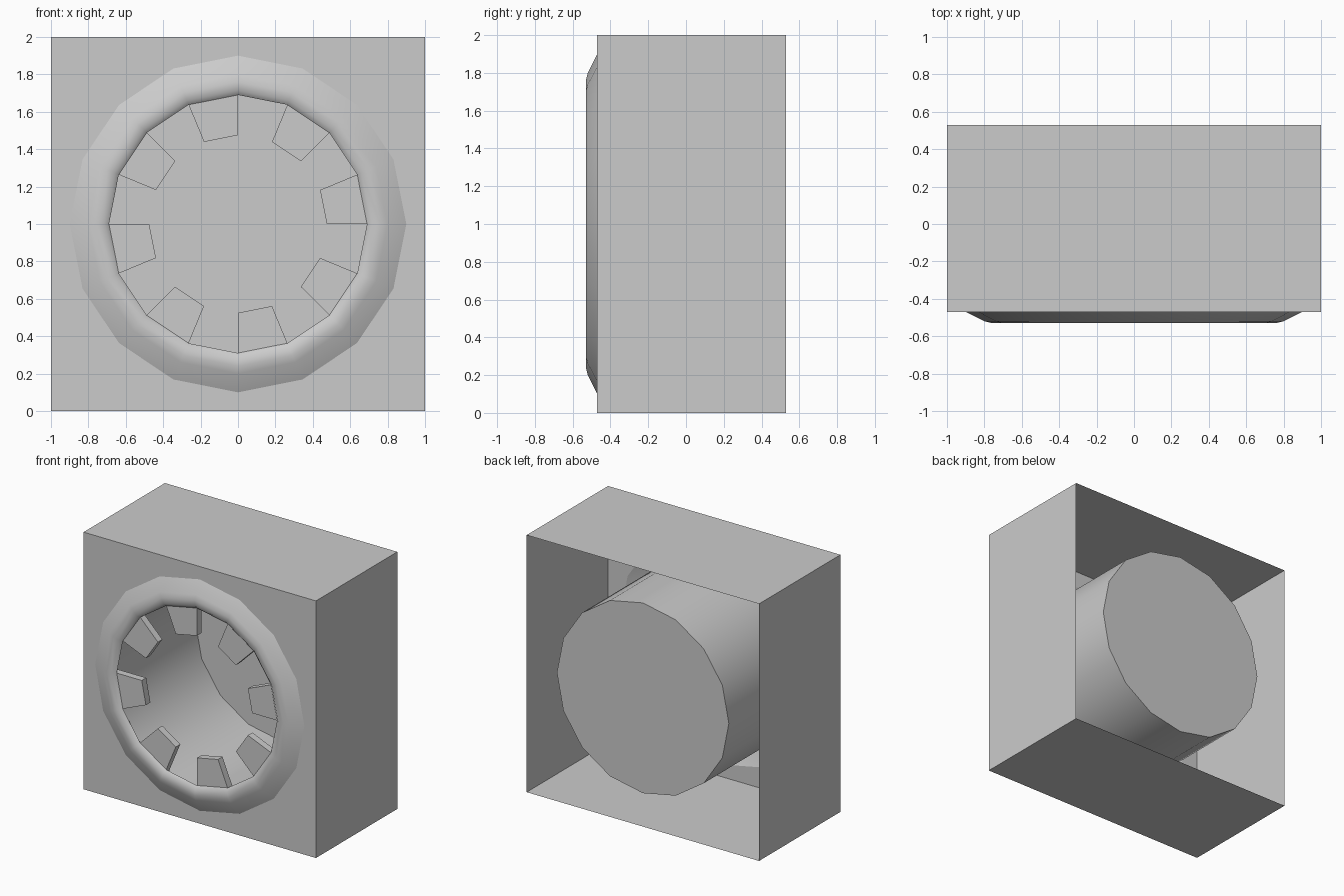
import bpy, bmesh, math

if "Cube" in bpy.data.objects:
    bpy.data.objects.remove(bpy.data.objects["Cube"])

N = 16          # sides of the round parts
CZ = 1.0        # height of the socket axis


def direction(i):
    a = 2 * math.pi * i / N
    return math.cos(a), math.sin(a)


def circle(bm, r, y):
    return [bm.verts.new((r * c, y, CZ + r * s)) for c, s in map(direction, range(N))]


def square(bm, half, y):
    # square loop with the same number of points as the circles
    loop = []
    for c, s in map(direction, range(N)):
        k = half / max(abs(c), abs(s))
        loop.append(bm.verts.new((k * c, y, CZ + k * s)))
    return loop


def band(bm, a, b, sides=range(N)):
    for i in sides:
        j = (i + 1) % N
        bm.faces.new((a[i], a[j], b[j], b[i]))


def finish(bm, name, angle):
    loose = [v for v in bm.verts if not v.link_faces]
    bmesh.ops.delete(bm, geom=loose, context='VERTS')
    mesh = bpy.data.meshes.new(name)
    bm.to_mesh(mesh)
    bm.free()
    obj = bpy.data.objects.new(name, mesh)
    bpy.context.collection.objects.link(obj)
    bpy.ops.object.select_all(action='DESELECT')
    obj.select_set(True)
    bpy.context.view_layer.objects.active = obj
    bpy.ops.object.shade_smooth_by_angle(angle=math.radians(angle))
    return obj


# Housing: box open at the back, with a round hole in the front
bm = bmesh.new()
back, front = square(bm, 1.0, 0.53), square(bm, 1.0, -0.47)
band(bm, back, front)
band(bm, front, circle(bm, 0.90, -0.47))
finish(bm, "housing", 20)

# Rounded rim, teeth and cup in one shell
bm = bmesh.new()
rim = [circle(bm, r, y) for r, y in
       ((0.90, -0.47), (0.80, -0.52), (0.76, -0.53), (0.715, -0.527), (0.69, -0.505))]
for a, b in zip(rim, rim[1:]):
    band(bm, a, b)
lip = rim[-1]
wall = circle(bm, 0.74, -0.45)
floor = circle(bm, 0.74, 0.53)
band(bm, wall, floor)
bm.faces.new(floor)

# Teeth on every second side, plain undercut between them
tip_front, tip_back = circle(bm, 0.475, -0.505), circle(bm, 0.475, -0.45)
teeth = range(0, N, 2)
band(bm, lip, wall, range(1, N, 2))
for a, b in ((lip, tip_front), (tip_front, tip_back), (tip_back, wall)):
    band(bm, a, b, teeth)
for i in teeth:
    for k in (i, i + 1):
        side = [lip[k], tip_front[k], tip_back[k], wall[k]]
        bm.faces.new(side if k == i else side[::-1])
finish(bm, "toothed_socket", 40)
